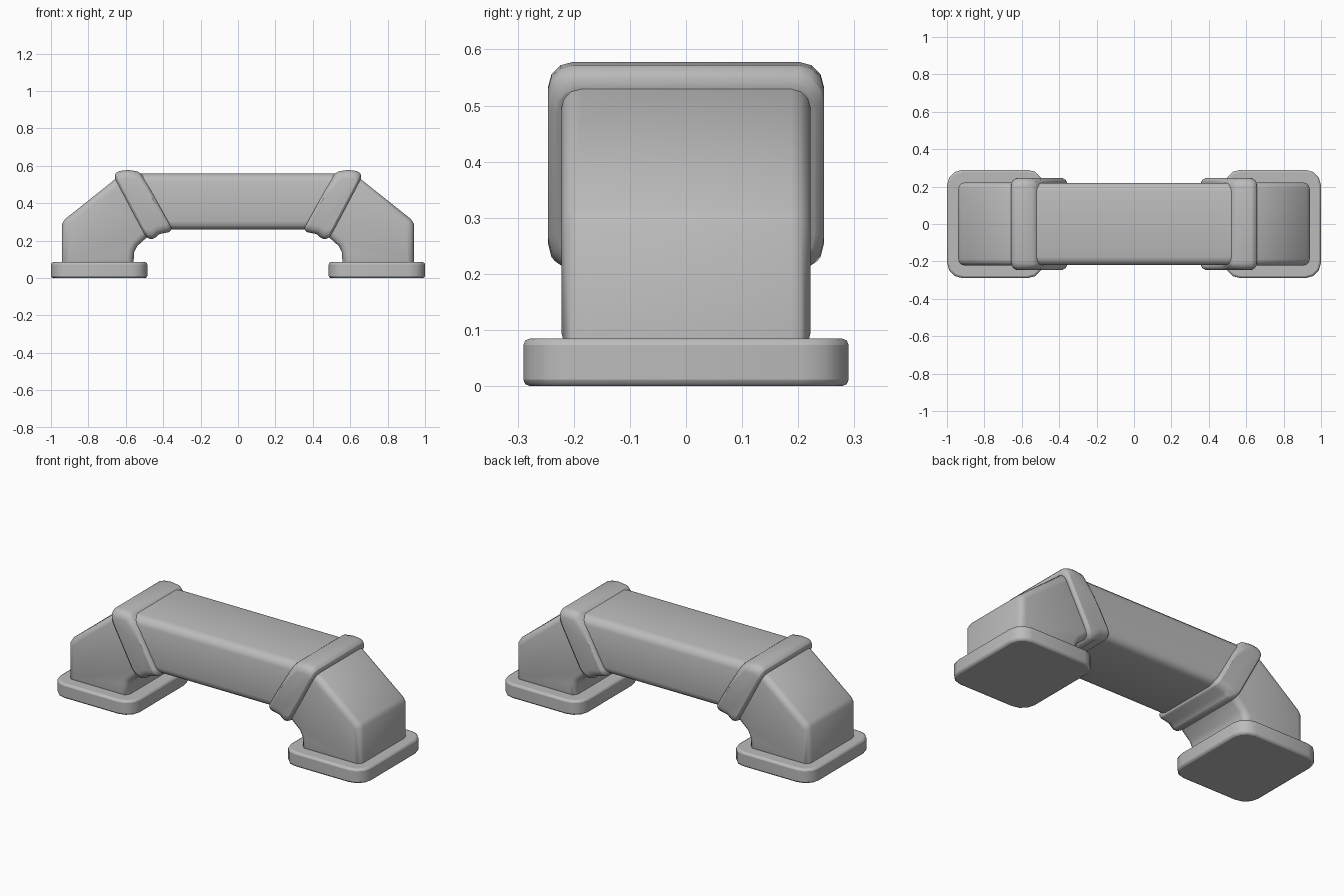
import bpy, bmesh
from math import radians

cube = bpy.data.objects.get("Cube")
if cube:
    bpy.data.objects.remove(cube, do_unlink=True)

grey = bpy.data.materials.new("plain grey")
grey.use_nodes = True
colour = (0.5, 0.5, 0.5, 1)
grey.diffuse_color = colour
grey.node_tree.nodes["Principled BSDF"].inputs["Base Color"].default_value = colour


def prism(name, profile, half_depth, rounded, radius, small=0.0, mirror=True):
    """Extrude an (x, z) profile along y, round the edges picked by a rule."""
    bm = bmesh.new()
    front = bm.faces.new([bm.verts.new((x, -half_depth, z)) for x, z in profile])
    extruded = bmesh.ops.extrude_face_region(bm, geom=[front])["geom"]
    for v in extruded:
        if isinstance(v, bmesh.types.BMVert):
            v.co.y = half_depth
    bmesh.ops.recalc_face_normals(bm, faces=bm.faces)
    edges = [e for e in bm.edges if rounded(e.verts[1].co - e.verts[0].co,
                                            (e.verts[0].co + e.verts[1].co) / 2)]
    bmesh.ops.bevel(bm, geom=edges, offset=radius, segments=3, profile=0.5,
                    affect='EDGES', clamp_overlap=True)
    mesh = bpy.data.meshes.new(name)
    bm.to_mesh(mesh)
    bm.free()
    mesh.materials.append(grey)
    obj = bpy.data.objects.new(name, mesh)
    bpy.context.collection.objects.link(obj)
    if small:
        bevel = obj.modifiers.new("soft edges", 'BEVEL')
        bevel.width = small
        bevel.segments = 2
        bevel.limit_method = 'ANGLE'
        bevel.angle_limit = radians(40)
    if mirror:
        mod = obj.modifiers.new("other side", 'MIRROR')
        mod.use_axis[0] = True
        mod.use_clip = False
    bpy.ops.object.select_all(action='DESELECT')
    obj.select_set(True)
    bpy.context.view_layer.objects.active = obj
    bpy.ops.object.shade_smooth_by_angle(angle=radians(50))
    return obj


def on_side(d, mid):
    return abs(d.y) < 0.001


# Horizontal beam with ends hidden in the collars
prism("beam", [(-0.42, 0.26), (0.42, 0.26), (0.56, 0.56), (-0.56, 0.56)],
      0.22, lambda d, m: on_side(d, m) and abs(d.z) < 0.01, 0.045, mirror=False)

# Bent legs
prism("leg", [(0.56, 0.06), (0.94, 0.06), (0.94, 0.29), (0.925, 0.315),
              (0.655, 0.53), (0.6, 0.53), (0.45, 0.25), (0.49, 0.215),
              (0.54, 0.17), (0.555, 0.14)],
      0.222, on_side, 0.035)

# Slanted collars around the joints, with large corners and soft rims
prism("collar", [(0.35, 0.26), (0.37, 0.245), (0.42, 0.235), (0.455, 0.205),
                 (0.49, 0.215), (0.662, 0.54), (0.65, 0.57), (0.59, 0.578),
                 (0.53, 0.57), (0.51, 0.548)],
      0.246, lambda d, m: on_side(d, m) and d.length < 0.2, 0.045, 0.015)

# Foot plates
prism("foot_plate", [(0.485, 0), (1, 0), (1, 0.085), (0.485, 0.085)],
      0.29, lambda d, m: on_side(d, m) and abs(d.x) < 0.001, 0.085, 0.012)
